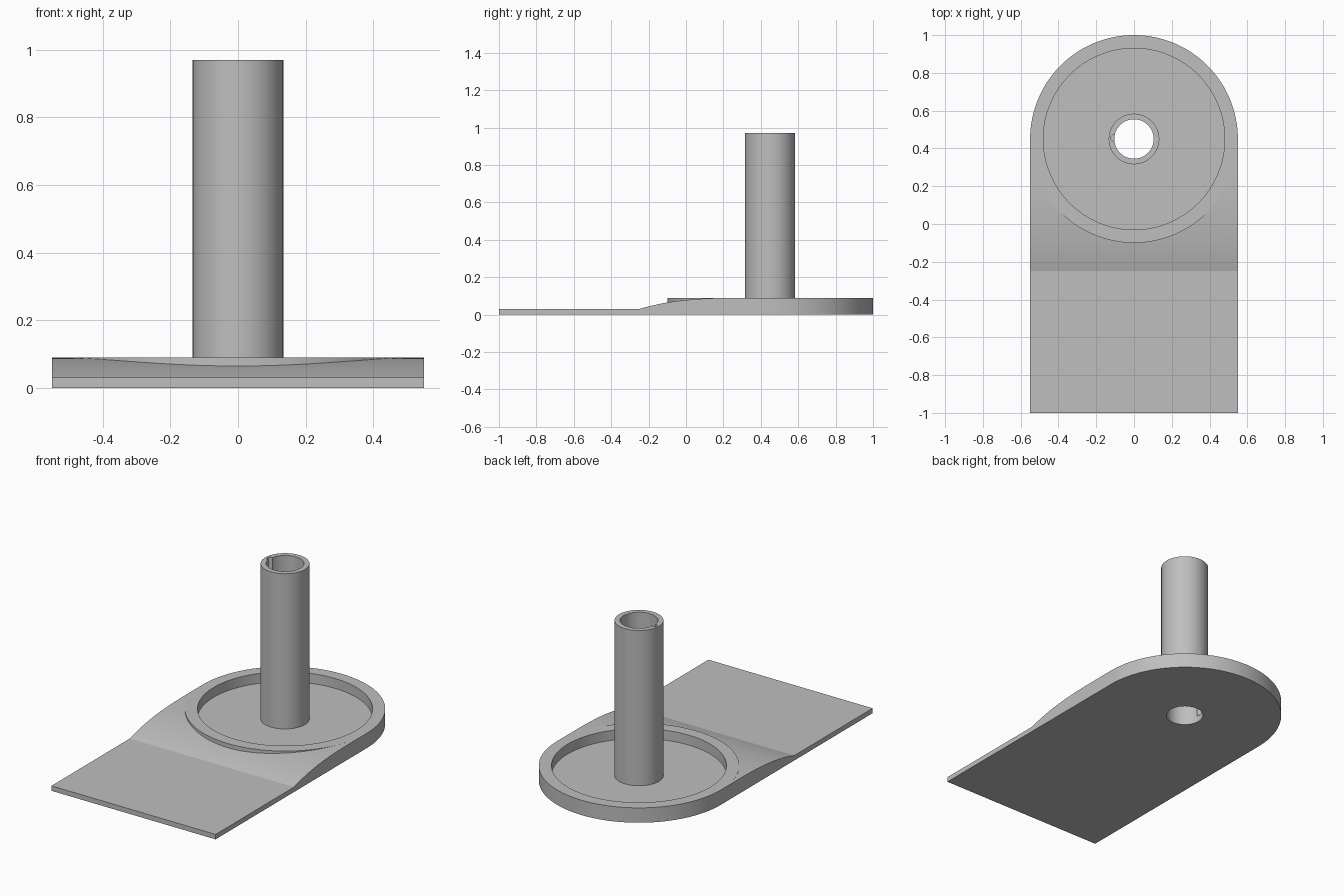
import bpy, bmesh, math
from mathutils import Vector

cube = bpy.data.objects.get("Cube")
if cube:
    bpy.data.objects.remove(cube, do_unlink=True)

CY = 0.45                     # centre of the round end
R, RECESS_R = 0.55, 0.48
TUBE_R, BORE_R = 0.134, 0.104
THIN, THICK, TOP = 0.03, 0.09, 0.97
RAMP_START, RAMP_LEN = -0.25, 0.6

grey = bpy.data.materials.new("plain grey")
grey.use_nodes = True
colour = (0.52, 0.52, 0.52, 1)
grey.diffuse_color = colour
grey.node_tree.nodes["Principled BSDF"].inputs["Base Color"].default_value = colour


def prism(name, outline, direction):
    """Extrude a closed outline of 3D points along a direction."""
    bm = bmesh.new()
    face = bm.faces.new([bm.verts.new(p) for p in outline])
    ext = bmesh.ops.extrude_face_region(bm, geom=[face])
    moved = [v for v in ext["geom"] if isinstance(v, bmesh.types.BMVert)]
    bmesh.ops.translate(bm, verts=moved, vec=Vector(direction))
    bmesh.ops.recalc_face_normals(bm, faces=bm.faces)
    mesh = bpy.data.meshes.new(name)
    bm.to_mesh(mesh)
    bm.free()
    mesh.materials.append(grey)
    obj = bpy.data.objects.new(name, mesh)
    bpy.context.collection.objects.link(obj)
    return obj


def cylinder(name, r, z0, z1, x=0, y=CY, n=128):
    ring = [(x + r * math.cos(math.tau * i / n), y + r * math.sin(math.tau * i / n), z0)
            for i in range(n)]
    return prism(name, ring, (0, 0, z1 - z0))


def combine(target, tool, operation):
    """Apply a boolean and discard the tool object."""
    mod = target.modifiers.new(operation, "BOOLEAN")
    mod.operation, mod.solver, mod.object = operation, "EXACT", tool
    bpy.context.view_layer.objects.active = target
    bpy.ops.object.modifier_apply(modifier=mod.name)
    bpy.data.objects.remove(tool, do_unlink=True)


# Base plate: square front, round back
arc = [(R * math.cos(math.pi * i / 64), CY + R * math.sin(math.pi * i / 64), 0)
       for i in range(65)]
base = prism("base_plate", arc + [(-R, -1, 0), (R, -1, 0)], (0, 0, THICK))

# Thin front tongue and curved ramp, cut around the round dish
STEPS = 28
ramp = [(-0.7, RAMP_START + RAMP_LEN * i / STEPS,
         THIN + (THICK - THIN) * (1 - (1 - i / STEPS) ** 3)) for i in range(STEPS + 1)]
cutter = prism("ramp_cutter", [(-0.7, -1.2, THIN)] + ramp
               + [(-0.7, RAMP_START + RAMP_LEN, 0.3), (-0.7, -1.2, 0.3)], (1.4, 0, 0))
combine(cutter, cylinder("dish_keep", R, -0.1, 0.5), "DIFFERENCE")
combine(base, cutter, "DIFFERENCE")

# Dish recess and through hole
combine(base, cylinder("recess_cutter", RECESS_R, THIN, 0.3), "DIFFERENCE")
combine(base, cylinder("hole_cutter", BORE_R, -0.1, 0.3), "DIFFERENCE")

# Upright tube with its bore and a small groove in the inner wall
tube = cylinder("tube", TUBE_R, THIN, TOP)
combine(tube, cylinder("bore_cutter", BORE_R, -0.1, 1.2), "DIFFERENCE")
combine(tube, cylinder("groove_cutter", 0.018, THIN + 0.01, 1.2, -BORE_R, CY + 0.005, 48),
        "DIFFERENCE")

# Smooth curves, crisp edges
bpy.ops.object.select_all(action="DESELECT")
for obj in (base, tube):
    obj.select_set(True)
bpy.context.view_layer.objects.active = base
bpy.ops.object.shade_smooth_by_angle(angle=math.radians(10))
